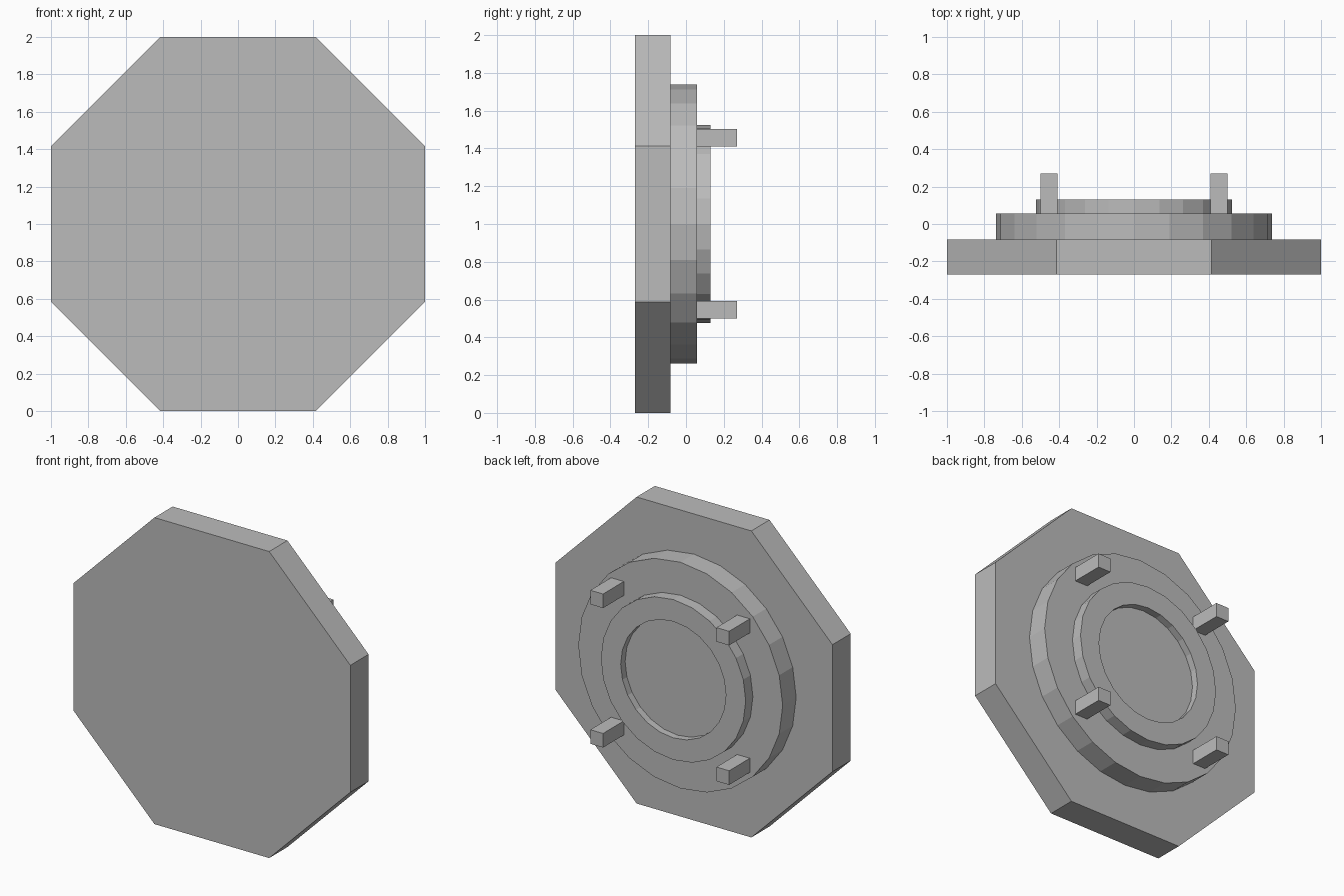
import bpy, bmesh, math

if "Cube" in bpy.data.objects:
    bpy.data.objects.remove(bpy.data.objects["Cube"])

grey = bpy.data.materials.new("plain grey")
grey.diffuse_color = (0.5, 0.5, 0.5, 1)
grey.use_nodes = True
grey.node_tree.nodes["Principled BSDF"].inputs["Base Color"].default_value = grey.diffuse_color
CZ = 1.0  # height of the shared centre axis


def turned(name, profile, sides, phase=0.0):
    """Revolve (radius, y) points around the y axis; end loops are capped."""
    bm = bmesh.new()
    loops = []
    for r, y in profile:
        loops.append([bm.verts.new((r * math.cos(phase + i * math.tau / sides), y,
                                    CZ + r * math.sin(phase + i * math.tau / sides)))
                      for i in range(sides)])
    for a, b in zip(loops, loops[1:]):
        for i in range(sides):
            j = (i + 1) % sides
            bm.faces.new((a[i], a[j], b[j], b[i]))
    bm.faces.new(loops[0])
    bm.faces.new(loops[-1])
    finish(bm, name)


def finish(bm, name):
    bmesh.ops.recalc_face_normals(bm, faces=bm.faces)
    mesh = bpy.data.meshes.new(name)
    bm.to_mesh(mesh)
    bm.free()
    mesh.materials.append(grey)
    bpy.context.collection.objects.link(bpy.data.objects.new(name, mesh))


def box(name, x, y0, y1, z, width):
    bm = bmesh.new()
    bmesh.ops.create_cube(bm, size=1)
    for v in bm.verts:
        v.co = (x + v.co.x * width, (y0 + y1) / 2 + v.co.y * (y1 - y0), z + v.co.z * width)
    finish(bm, name)


# Octagonal front plate
R8 = 1 / math.cos(math.pi / 8)
turned("front_plate", [(R8, -0.27), (R8, -0.082)], 8, math.pi / 8)

# Round backing disc
turned("backing_disc", [(0.738, -0.082), (0.738, 0.057)], 24)

# Raised hub with a shallow round recess
turned("recessed_hub", [(0.523, 0.057), (0.523, 0.131), (0.38, 0.131), (0.38, 0.085)], 24)

# Four square mounting pegs
for sx, side in ((-1, "left"), (1, "right")):
    for sz, level in ((-1, "lower"), (1, "upper")):
        box(f"peg_{level}_{side}", sx * 0.455, 0.05, 0.271, CZ + 0.002 + sz * 0.455, 0.092)
